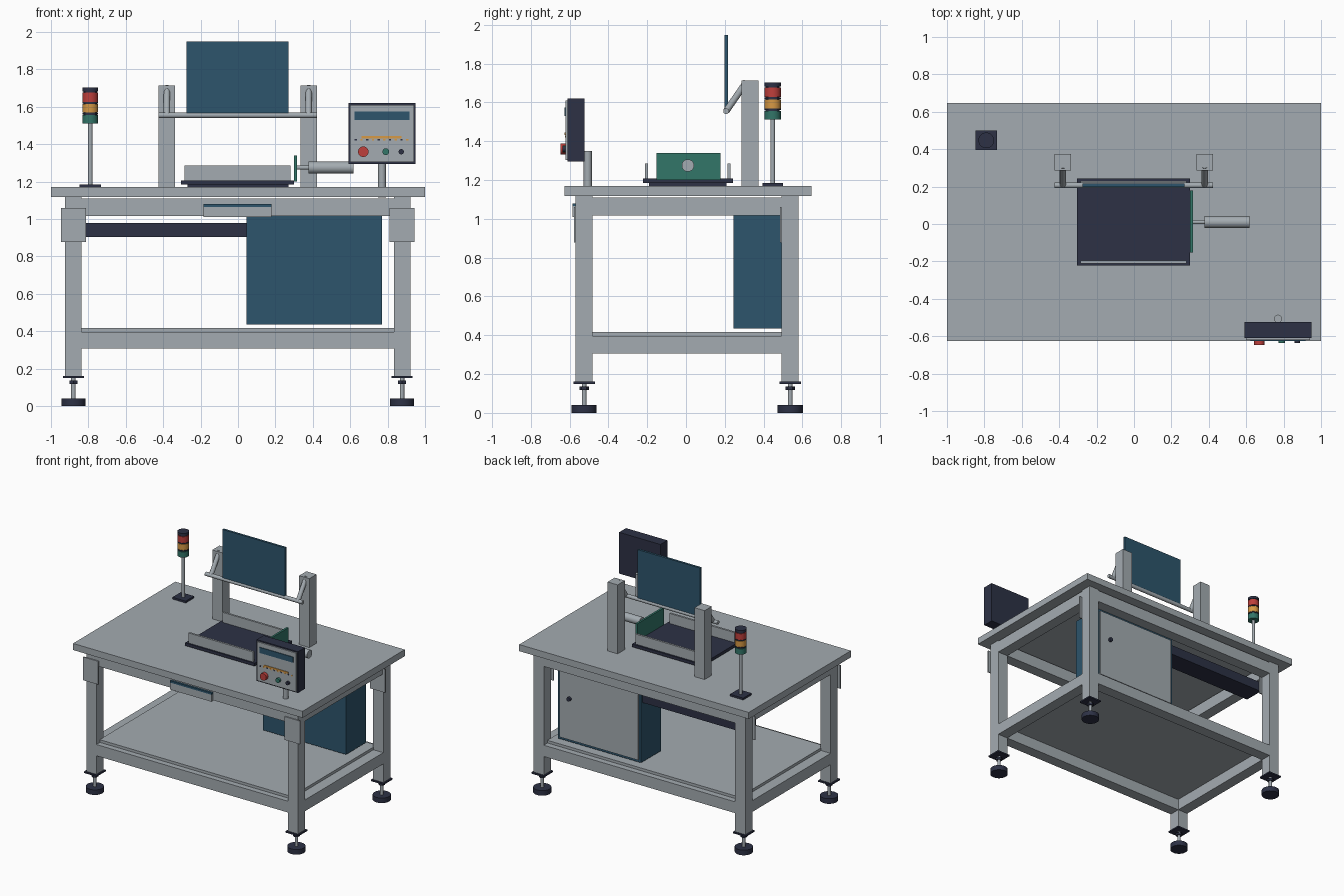
import bpy, bmesh, math
from mathutils import Vector

if "Cube" in bpy.data.objects:
    bpy.data.objects.remove(bpy.data.objects["Cube"])


def material(name, r, g, b):
    m = bpy.data.materials.new(name)
    m.diffuse_color = (r, g, b, 1)
    m.use_nodes = True
    m.node_tree.nodes["Principled BSDF"].inputs["Base Color"].default_value = m.diffuse_color
    return m


GREY = material("light_grey", 0.37, 0.41, 0.44)
DARK = material("dark_navy", 0.026, 0.031, 0.06)
BLUE = material("steel_blue", 0.026, 0.09, 0.15)
GREEN = material("green", 0.032, 0.18, 0.14)
RED = material("red", 0.52, 0.05, 0.045)
AMBER = material("amber", 0.68, 0.32, 0.06)


def finish(name, bm, mat, smooth=False):
    me = bpy.data.meshes.new(name)
    bm.to_mesh(me)
    bm.free()
    me.materials.append(mat)
    ob = bpy.data.objects.new(name, me)
    bpy.context.collection.objects.link(ob)
    if smooth:
        bpy.ops.object.select_all(action='DESELECT')
        ob.select_set(True)
        bpy.context.view_layer.objects.active = ob
        bpy.ops.object.shade_smooth_by_angle(angle=math.radians(35))
    return ob


def box(name, x, y, z, mat=GREY):
    """Box from (min, max) ranges."""
    bm = bmesh.new()
    bmesh.ops.create_cube(bm, size=1)
    for v in bm.verts:
        v.co = [r[0] + (c + 0.5) * (r[1] - r[0]) for c, r in zip(v.co, (x, y, z))]
    return finish(name, bm, mat)


def rod(name, a, b, radius, mat=GREY, sides=24):
    """Cylinder between two points."""
    a, b = Vector(a), Vector(b)
    bm = bmesh.new()
    bmesh.ops.create_cone(bm, cap_ends=True, segments=sides, radius1=radius,
                          radius2=radius, depth=(b - a).length)
    q = (b - a).to_track_quat('Z', 'Y')
    for v in bm.verts:
        v.co = q @ v.co + (a + b) / 2
    return finish(name, bm, mat, sides > 8)


def around(c, half):
    return (c - half, c + half)


# Table top
box("table_top", (-1, 1), (-0.625, 0.648), (1.118, 1.17))

# Legs, corner plates and levelling feet
LX, LY, H = (-0.88, 0.877), (-0.525, 0.537), 0.044
for cx in LX:
    for cy in LY:
        box("leg", around(cx, H), around(cy, H), (0.16, 1.118))
        box("corner_plate", around(cx, 0.066), (cy - H - 0.009, cy - H), (0.877, 1.06))
        box("foot_plate", around(cx, 0.056), around(cy, 0.056), (0.15, 0.161), DARK)
        rod("foot_nut", (cx, cy, 0.118), (cx, cy, 0.136), 0.025, DARK, 6)
        rod("foot_stem", (cx, cy, 0.03), (cx, cy, 0.15), 0.012)
        rod("foot_pad", (cx, cy, 0), (cx, cy, 0.04), 0.065, DARK, 32)

# Frame rails, upper and lower
for label, z in (("upper", (1.017, 1.11)), ("lower", (0.307, 0.396))):
    for cy in LY:
        box(label + "_long_rail", (LX[0] + H, LX[1] - H), around(cy, H), z)
    for cx in LX:
        box(label + "_cross_rail", around(cx, H), (LY[0] + H, LY[1] - H), z)
box("lower_shelf", (-0.84, 0.835), (-0.525, 0.535), (0.396, 0.417))

# Cabinet with rear door, cable tray and front drawer
box("cabinet", (0.045, 0.77), (0.245, 0.495), (0.435, 1.017), BLUE)
box("cabinet_door", (0.065, 0.75), (0.495, 0.506), (0.455, 1.0))
rod("door_knob", (0.66, 0.506, 0.78), (0.66, 0.525, 0.78), 0.016, DARK)
box("cable_tray", (-0.835, 0.045), (0.32, 0.48), (0.904, 0.98), DARK)
box("drawer_front", (-0.185, 0.18), (-0.585, -0.569), (1.01, 1.065))
box("drawer_top", (-0.185, 0.18), (-0.585, -0.569), (1.065, 1.08), BLUE)

# Work fixture: base, side fences, pusher plate and air cylinder
box("fixture_spacer", (-0.27, 0.27), (-0.19, 0.21), (1.17, 1.186), DARK)
box("fixture_base", (-0.305, 0.3), (-0.222, 0.243), (1.184, 1.207), DARK)
for cy in (-0.203, 0.222):
    box("fixture_fence", (-0.285, 0.28), around(cy, 0.008), (1.207, 1.286))
box("pusher_plate", (0.3, 0.316), (-0.152, 0.178), (1.2, 1.34), GREEN)
rod("piston_rod", (0.316, 0.01, 1.275), (0.38, 0.01, 1.275), 0.011)
rod("air_cylinder", (0.378, 0.01, 1.275), (0.617, 0.01, 1.275), 0.032)

# Posts with slanted arms, cross bar and screen
for cx in (-0.38, 0.378):
    box("post", around(cx, 0.044), (0.285, 0.374), (1.17, 1.713))
    rod("screen_arm", (cx, 0.207, 1.555), (cx, 0.312, 1.707), 0.017)
rod("cross_bar", (-0.426, 0.207, 1.555), (0.422, 0.207, 1.555), 0.015)
box("screen_panel", (-0.275, 0.27), (0.198, 0.216), (1.565, 1.948), BLUE)

# Signal tower
TX, TY = -0.79, 0.447
box("tower_base", around(TX, 0.058), around(TY, 0.052), (1.17, 1.185), DARK)
rod("tower_pole", (TX, TY, 1.185), (TX, TY, 1.515), 0.012)
rod("tower_core", (TX, TY, 1.515), (TX, TY, 1.69), 0.036, DARK)
for name, z0, z1, mat in (("green_lamp", 1.512, 1.557, GREEN),
                          ("lower_ring", 1.56, 1.568, DARK),
                          ("amber_lamp", 1.57, 1.616, AMBER),
                          ("upper_ring", 1.618, 1.625, DARK),
                          ("red_lamp", 1.627, 1.676, RED),
                          ("tower_cap", 1.682, 1.702, DARK)):
    rod(name, (TX, TY, z0), (TX, TY, z1), 0.042, mat, 32)

# Control box on its pole
rod("control_pole", (0.77, -0.506, 1.115), (0.77, -0.506, 1.35), 0.021)
box("control_box", (0.59, 0.95), (-0.61, -0.524), (1.295, 1.62), DARK)
box("control_face", (0.6, 0.94), (-0.62, -0.61), (1.304, 1.61))
box("control_display", (0.623, 0.917), (-0.625, -0.62), (1.53, 1.574), BLUE)
box("indicator_strip", (0.66, 0.875), (-0.625, -0.62), (1.431, 1.444), AMBER)
for i in range(10):
    box("indicator_mark", around(0.63 + i * 0.0305, 0.006), (-0.624, -0.62),
        (1.42, 1.429), AMBER if i % 2 else DARK)
for name, x, r, y, mat in (("stop_button", 0.67, 0.028, -0.646, RED),
                           ("start_button", 0.79, 0.018, -0.637, GREEN),
                           ("reset_button", 0.873, 0.014, -0.637, DARK)):
    rod(name, (x, -0.62, 1.36), (x, y, 1.36), r, mat)
